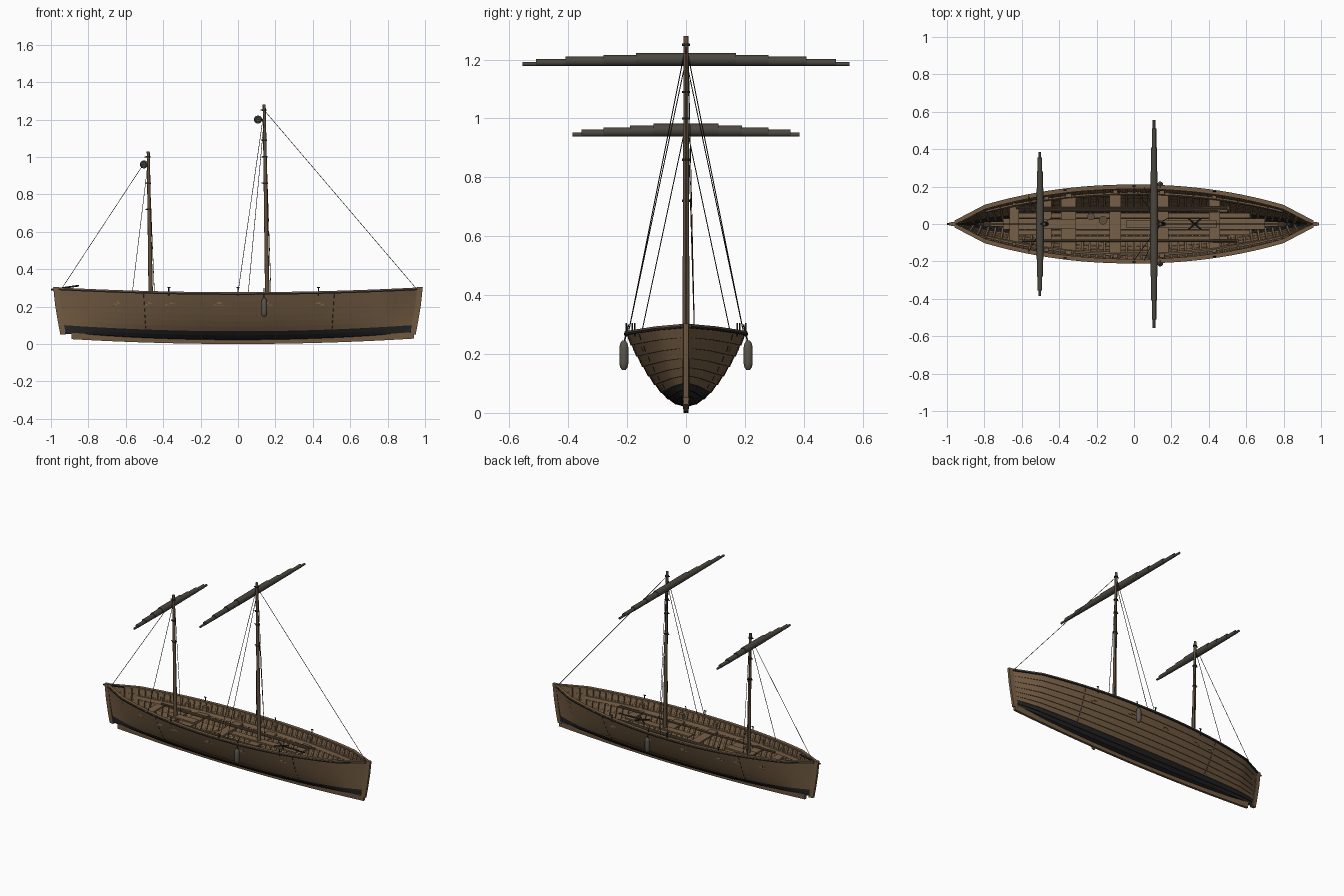
import bpy, bmesh, math
from mathutils import Vector

cube = bpy.data.objects.get("Cube")
if cube:
    bpy.data.objects.remove(cube)


def material(name, rgb):
    m = bpy.data.materials.new(name)
    m.use_nodes = True
    m.diffuse_color = (*rgb, 1)
    m.node_tree.nodes["Principled BSDF"].inputs["Base Color"].default_value = (*rgb, 1)
    return m


WOOD = material("hull wood", (0.17, 0.105, 0.055))
INNER = material("inner timber", (0.18, 0.115, 0.063))
SPAR = material("spar wood", (0.12, 0.08, 0.045))
TAR = material("black tar", (0.018, 0.018, 0.018))
CANVAS = material("furled canvas", (0.07, 0.064, 0.05))
ROPE = material("rope", (0.035, 0.03, 0.024))
FENDER = material("fender cord", (0.1, 0.09, 0.07))


def finish(name, bm, mat):
    bmesh.ops.recalc_face_normals(bm, faces=bm.faces)
    me = bpy.data.meshes.new(name)
    bm.to_mesh(me)
    bm.free()
    me.materials.append(mat)
    ob = bpy.data.objects.new(name, me)
    bpy.context.collection.objects.link(ob)
    bpy.ops.object.select_all(action="DESELECT")
    ob.select_set(True)
    bpy.context.view_layer.objects.active = ob
    bpy.ops.object.shade_smooth_by_angle(angle=math.radians(35))
    return ob


def loft(bm, rings):
    """Skin a list of closed rings and cap both ends."""
    rows = [[bm.verts.new(p) for p in ring] for ring in rings]
    n = len(rows[0])
    for a, b in zip(rows, rows[1:]):
        for i in range(n):
            j = (i + 1) % n
            bm.faces.new((a[i], a[j], b[j], b[i]))
    bm.faces.new(rows[0])
    bm.faces.new(rows[-1])


def rod(bm, a, b, r0, r1=None, sides=10):
    """Tapered round bar between two points."""
    a, b = Vector(a), Vector(b)
    q = (b - a).to_track_quat("Z", "Y")
    rings = []
    for p, r in ((a, r0), (b, r0 if r1 is None else r1)):
        rings.append([p + q @ Vector((r * math.cos(k * math.tau / sides),
                                      r * math.sin(k * math.tau / sides), 0))
                      for k in range(sides)])
    loft(bm, rings)


def box(bm, x, y, z, sx, sy, sz):
    loft(bm, [[(x + i * sx / 2, y + j * sy / 2, z + k * sz / 2)
               for j, k in ((-1, -1), (1, -1), (1, 1), (-1, 1))] for i in (-1, 1)])


# Hull form: half breadth, sheer, keel line and section shape
END = 0.96
STATIONS = [i * 0.04 for i in range(-24, 25)]


def breadth(x):
    x = abs(x)
    if x < 0.8:
        return 0.203 * (1 - 0.537 * (x / 0.8) ** 2.14)
    return 0.094 - 0.084 * (x - 0.8) / 0.16


def sheer(x):
    return 0.27 + 0.025 * (x / END) ** 2


def keel_line(x):
    return 0.02 + 0.035 * (x / END) ** 2


def skin(x, t, inset=0.0, side=1):
    """Point on the hull at height fraction t, moved inboard by inset."""
    y = max(breadth(x) * t ** 0.55 - inset, 0)
    z = keel_line(x) + t * (sheer(x) - keel_line(x))
    return Vector((x * (0.97 + 0.03 * t), side * y, z))


# Lapped planking, with the lowest strakes tarred
COUNT = 9
LEVELS = [(i / COUNT) ** 1.5 for i in range(COUNT + 1)]
planking, bottom = bmesh.new(), bmesh.new()
for i in range(COUNT):
    lo, hi = LEVELS[i], LEVELS[i + 1]
    for s in (-1, 1):
        rings = []
        for x in STATIONS:
            lap = 0.004 * min(1, breadth(x) / 0.06)
            rings.append([skin(x, lo, -lap, s), skin(x, hi, 0, s),
                          skin(x, hi, 0.006, s), skin(x, lo, 0.004, s)])
        loft(bottom if i < 3 else planking, rings)
finish("hull_planking", planking, WOOD)
finish("tarred_bottom", bottom, TAR)

# Gunwale cap and the dark rubbing strake beneath it
for name, mat, out, inn, up, down in (("gunwale", WOOD, 0.006, 0.016, 0.007, 0.003),
                                      ("rubbing_strake", TAR, 0.008, 0, 0.001, 0.007)):
    bm = bmesh.new()
    for s in (-1, 1):
        loft(bm, [[(x, s * (breadth(x) + out), sheer(x) + up),
                   (x, s * max(breadth(x) - inn, 0), sheer(x) + up),
                   (x, s * max(breadth(x) - inn, 0), sheer(x) - down),
                   (x, s * (breadth(x) + out), sheer(x) - down)] for x in STATIONS])
    finish(name, bm, mat)

# Keel and the raked posts at both ends
bm = bmesh.new()
loft(bm, [[(x, -0.008, 0.03 * (x / END) ** 2), (x, 0.008, 0.03 * (x / END) ** 2),
           (x, 0.011, keel_line(x) + 0.01), (x, -0.011, keel_line(x) + 0.01)]
          for x in [-0.89] + STATIONS[3:-2] + [0.94]])
finish("keel", bm, WOOD)
bm = bmesh.new()
for e in (-1, 1):
    loft(bm, [[(e * (x - 0.03), -0.012, z), (e * x, -0.008, z),
               (e * x, 0.008, z), (e * (x - 0.03), 0.012, z)]
              for x, z in ((0.95, 0.05), (0.965, 0.13), (0.978, 0.21), (0.988, 0.304))])
finish("end_posts", bm, WOOD)

# Frames inside the hull, and inner stringers
bm = bmesh.new()
for x in STATIONS[2:-2]:
    for s in (-1, 1):
        loft(bm, [[skin(x, t, d, s) + Vector((w, 0, 0))
                   for w, d in ((-0.006, 0.004), (0.006, 0.004), (0.006, 0.015), (-0.006, 0.015))]
                  for t in LEVELS[2:-1] + [0.98]])
finish("frames", bm, INNER)
bm = bmesh.new()
for s in (-1, 1):
    loft(bm, [[skin(x, t, d, s) for t, d in ((0.74, 0.012), (0.82, 0.012),
                                             (0.82, 0.022), (0.74, 0.022))]
              for x in STATIONS[4:-4]])
finish("stringers", bm, INNER)

# Floorboards, thwarts, mast partner plank and knees
bm = bmesh.new()
for s in (-1, 1):
    for y, half in ((0.015, 0.7), (0.046, 0.62), (0.077, 0.5)):
        box(bm, 0, s * y, 0.115, 2 * half, 0.028, 0.008)
finish("floorboards", bm, INNER)
bm = bmesh.new()
for x, w in ((-0.64, 0.05), (-0.47, 0.06), (-0.35, 0.08), (-0.1, 0.06), (0.15, 0.07), (0.43, 0.06)):
    half = breadth(abs(x) + w / 2) * 0.87
    box(bm, x, 0, 0.212, w, 2 * half, 0.012)
    for s in (-1, 1):
        box(bm, x, s * (half - 0.004), 0.235, w * 0.4, 0.02, 0.045)
box(bm, 0.2, 0, 0.222, 0.48, 0.045, 0.01)
box(bm, -0.41, 0, 0.222, 0.2, 0.05, 0.01)
finish("thwarts", bm, INNER)

# Stowed oars
bm = bmesh.new()
for y, a, b in ((0.085, -0.63, 0.5), (-0.09, -0.6, 0.55), (0.073, -0.55, 0.45)):
    rod(bm, (a, y, 0.227), (b, y, 0.227), 0.006)
    box(bm, b - 0.06, y, 0.227, 0.14, 0.022, 0.005)
finish("oars", bm, SPAR)

# Bucket, rope coil and grapnel
bm = bmesh.new()
rod(bm, (-0.165, 0.02, 0.12), (-0.165, 0.02, 0.19), 0.018, 0.023, 16)
rod(bm, (-0.23, 0.04, 0.12), (-0.23, 0.04, 0.16), 0.02, 0.02, 16)
finish("buckets", bm, SPAR)
bm = bmesh.new()
for s in (-1, 1):
    rod(bm, (0.29, -0.03 * s, 0.232), (0.36, 0.03 * s, 0.232), 0.004)
rod(bm, (0.325, 0, 0.232), (0.5, 0, 0.232), 0.003)
rod(bm, (-1.0, 0, 0.29), (-0.85, 0, 0.312), 0.005)
for s in (-1, 1):
    for x in (-0.37, 0, 0.43):
        y = s * breadth(x)
        rod(bm, (x, y, 0.26), (x, y, 0.305), 0.003)
        rod(bm, (x - 0.008, y, 0.303), (x + 0.008, y, 0.303), 0.003)
finish("ironwork_and_tiller", bm, TAR)

# Plank joint fastenings
bm = bmesh.new()
for s in (-1, 1):
    for x in (-0.505, 0.515):
        for lo, hi in zip(LEVELS[3:], LEVELS[4:]):
            a = skin(x, lo + 0.25 * (hi - lo), -0.003, s)
            b = skin(x, lo + 0.75 * (hi - lo), -0.001, s)
            rod(bm, a, b, 0.0015, sides=4)
finish("plank_fastenings", bm, TAR)


# Masts, with bands, and yards carrying furled sails
def rig(prefix, foot, head, top, yard_x, yard_z, halves, bands):
    bm = bmesh.new()
    rod(bm, (foot, 0, 0.05), (head, 0, top), 0.013, 0.008, 12)
    finish(prefix + "_mast", bm, SPAR)
    bm = bmesh.new()
    for z in bands:
        x = foot + (head - foot) * z / top
        rod(bm, (x, 0, z - 0.004), (x, 0, z + 0.004), 0.013, sides=12)
        rod(bm, (x - 0.02, 0, z), (x, 0, z), 0.003)
    rod(bm, (yard_x, 0, yard_z + 0.02), (head, 0, yard_z + 0.02), 0.005)
    finish(prefix + "_mast_bands", bm, TAR)
    bm = bmesh.new()
    for half, r in zip(halves, (0.007, 0.012, 0.016, 0.019, 0.022)):
        rod(bm, (yard_x, -half, yard_z + r), (yard_x, half, yard_z + r), r, sides=12)
    finish(prefix + "_furled_sail", bm, CANVAS)


rig("main", 0.16, 0.14, 1.28, 0.107, 1.178, (0.555, 0.51, 0.41, 0.28, 0.17), (0.86, 1.0, 1.09, 1.25))
rig("small", -0.463, -0.48, 1.03, -0.503, 0.938, (0.385, 0.355, 0.28, 0.19, 0.11), (0.72, 0.86, 1.0))

# Stays, shrouds and halyards
bm = bmesh.new()
lines = [((0.14, 0, 1.25), (0.95, 0, 0.3)), ((-0.5, 0, 0.97), (-0.94, 0, 0.3)),
         ((0.145, 0.008, 1.2), (0.178, 0.03, 0.22)), ((-0.475, 0.008, 0.95), (-0.445, 0.03, 0.22))]
for s in (-1, 1):
    lines += [((0.14, 0, 1.25), (0.0, s * 0.195, 0.275)), ((0.14, 0, 1.2), (0.055, s * 0.195, 0.275)),
              ((-0.48, 0, 0.98), (-0.565, s * 0.15, 0.275))]
for a, b in lines:
    rod(bm, a, b, 0.0016, sides=6)
for s in (-1, 1):
    rod(bm, (0.14, s * 0.21, 0.24), (0.14, s * 0.195, 0.3), 0.003, sides=6)
finish("rigging", bm, ROPE)

# Fenders hanging amidships
bm = bmesh.new()
profile = ((0.145, 0.006), (0.155, 0.013), (0.17, 0.016), (0.22, 0.016), (0.235, 0.013), (0.246, 0.006))
for s in (-1, 1):
    loft(bm, [[(0.14 + r * math.cos(k * math.tau / 14), s * 0.211 + r * math.sin(k * math.tau / 14), z)
               for k in range(14)] for z, r in profile])
finish("fenders", bm, FENDER)
